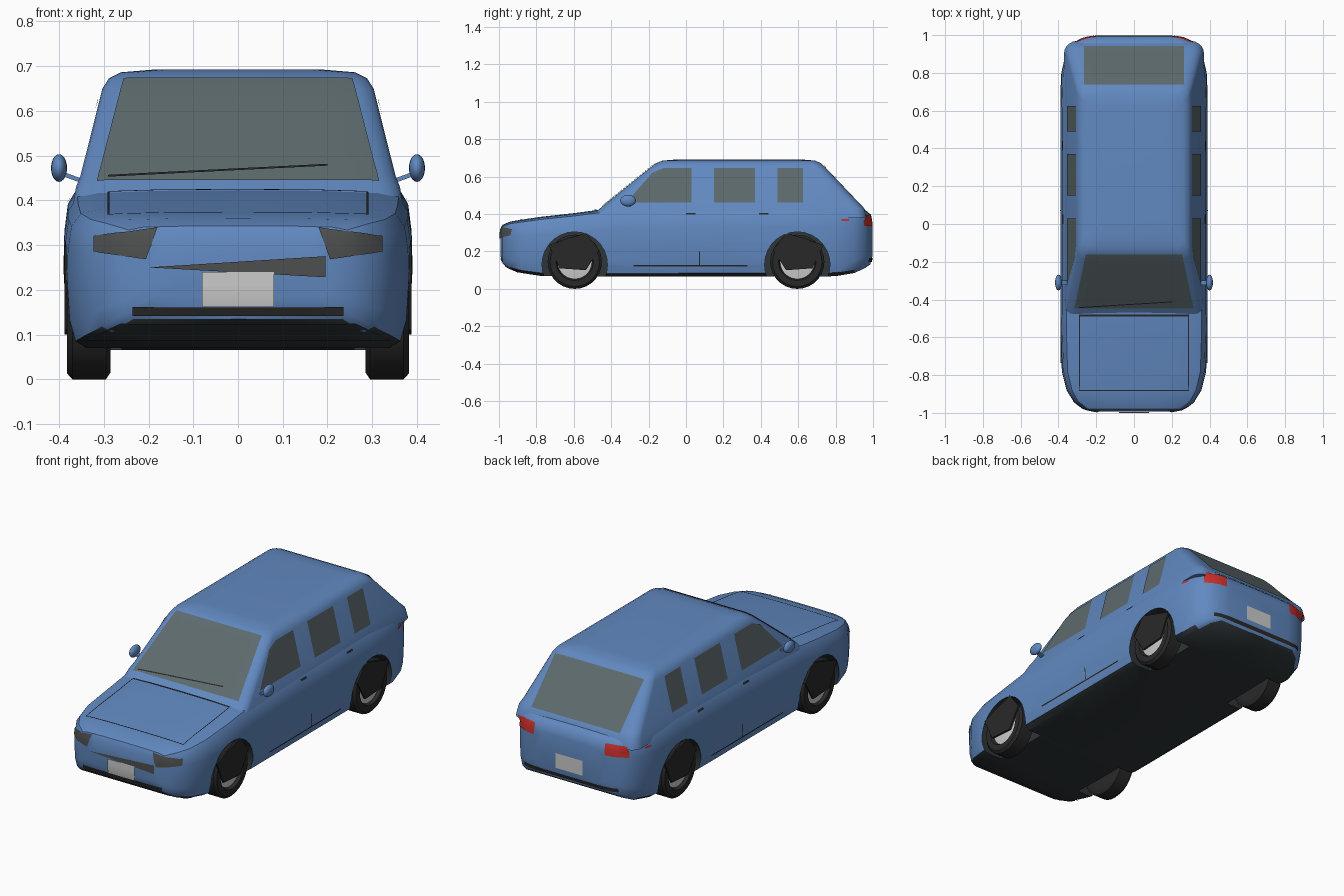
import bpy, bmesh, math
from mathutils import Vector
from mathutils.bvhtree import BVHTree

cube = bpy.data.objects.get("Cube")
if cube:
    bpy.data.objects.remove(cube)


def material(name, rgb):
    m = bpy.data.materials.new(name)
    m.use_nodes = True
    m.diffuse_color = (*rgb, 1)
    m.node_tree.nodes["Principled BSDF"].inputs["Base Color"].default_value = (*rgb, 1)
    return m


blue = material("blue_paint", (0.12, 0.25, 0.53))
under = material("underbody_dark", (0.028, 0.036, 0.04))
glass = material("tinted_glass", (0.11, 0.145, 0.155))
black = material("black_rubber", (0.022, 0.022, 0.022))
grey = material("dark_grey", (0.075, 0.08, 0.08))
silver = material("silver", (0.6, 0.6, 0.6))
red = material("red_lens", (0.6, 0.03, 0.025))


def finish(name, bm, mats, smooth=None):
    me = bpy.data.meshes.new(name)
    bm.to_mesh(me)
    bm.free()
    ob = bpy.data.objects.new(name, me)
    bpy.context.collection.objects.link(ob)
    for m in mats:
        me.materials.append(m)
    if smooth:
        smooth_shade(ob, smooth)
    return ob


def smooth_shade(ob, angle):
    bpy.ops.object.select_all(action="DESELECT")
    ob.select_set(True)
    bpy.context.view_layer.objects.active = ob
    bpy.ops.object.shade_smooth_by_angle(angle=math.radians(angle))


def loft(rings):
    """Skin a list of equal-length closed rings and cap both ends."""
    bm = bmesh.new()
    vs = [[bm.verts.new(p) for p in ring] for ring in rings]
    n = len(vs[0])
    for a, b in zip(vs, vs[1:]):
        for i in range(n):
            j = (i + 1) % n
            bm.faces.new((a[i], a[j], b[j], b[i]))
    bm.faces.new(vs[0])
    bm.faces.new(vs[-1])
    bmesh.ops.recalc_face_normals(bm, faces=bm.faces)
    return bm


def circle(x, r, cy, cz, n=28):
    return [(x, cy + r * math.cos(2 * math.pi * i / n), cz + r * math.sin(2 * math.pi * i / n))
            for i in range(n)]


# Lower body: one half section scaled along stations (y, half width, bottom, top)
half = [(0, 0), (0.88, 0), (0.95, 0.05), (0.985, 0.2), (1, 0.5), (0.995, 0.7),
        (0.975, 0.86), (0.92, 0.955), (0.8, 0.985), (0.45, 0.997), (0, 1)]
section = half + [(-u, v) for u, v in half[-2:0:-1]]
stations = [(-0.993, 0.20, 0.18, 0.315), (-0.98, 0.265, 0.135, 0.343), (-0.94, 0.32, 0.105, 0.36),
            (-0.88, 0.357, 0.085, 0.37), (-0.78, 0.382, 0.07, 0.385), (-0.6, 0.388, 0.065, 0.405),
            (-0.45, 0.39, 0.065, 0.425), (0, 0.39, 0.065, 0.44), (0.6, 0.39, 0.065, 0.445),
            (0.8, 0.385, 0.068, 0.44), (0.9, 0.362, 0.085, 0.435), (0.955, 0.325, 0.11, 0.425),
            (0.985, 0.27, 0.13, 0.40), (0.996, 0.2, 0.17, 0.36)]
bm = loft([[(u * w, y, lo + v * (hi - lo)) for u, v in section] for y, w, lo, hi in stations])
for f in bm.faces:
    f.material_index = int(f.normal.z < -0.75)
body = finish("lower_body", bm, [blue, under])

# Wheel arches cut into the body
wheels = [(s, e) for s in (-1, 1) for e in (-1, 1)]
for s, e in wheels:
    bm = loft([circle(s * x, 0.175, e * 0.595, 0.13) for x in (0.26, 0.5)])
    for f in bm.faces:
        f.material_index = 1
    cutter = finish("arch_cutter", bm, [blue, under])
    cutter.hide_render = True
    mod = body.modifiers.new("arch", "BOOLEAN")
    mod.operation, mod.solver, mod.object = "DIFFERENCE", "EXACT", cutter
    bpy.context.view_layer.objects.active = body
    bpy.ops.object.modifier_apply(modifier="arch")
    bpy.data.objects.remove(cutter)
smooth_shade(body, 35)


# Cabin: rounded plan outlines stacked by height
def outline(z, y0, y1, w, r):
    pts = []
    for cx, cy, start in ((w - r, y1 - r, 0), (r - w, y1 - r, 90), (r - w, y0 + r, 180), (w - r, y0 + r, 270)):
        for k in range(6):
            a = math.radians(start + 18 * k)
            pts.append((cx + r * math.cos(a), cy + r * math.sin(a), z))
    return pts


levels = [(0.38, -0.52, 0.965, 0.37, 0.06), (0.43, -0.46, 0.954, 0.362, 0.06),
          (0.455, -0.43, 0.93, 0.352, 0.06), (0.65, -0.19, 0.745, 0.303, 0.05),
          (0.673, -0.158, 0.72, 0.288, 0.05), (0.686, -0.125, 0.69, 0.262, 0.05),
          (0.692, -0.05, 0.62, 0.19, 0.05)]
cabin = finish("cabin", loft([outline(*lv) for lv in levels]), [blue], 35)

# Surface used for laying plates
verts, polys = [], []
for ob in (body, cabin):
    base = len(verts)
    verts += [v.co.copy() for v in ob.data.vertices]
    polys += [[base + i for i in p.vertices] for p in ob.data.polygons]
surface = BVHTree.FromPolygons(verts, polys)
SIDES = {"front": (lambda a, b: (a, -3, b), (0, 1, 0)), "back": (lambda a, b: (a, 3, b), (0, -1, 0)),
         "left": (lambda a, b: (3, a, b), (-1, 0, 0)), "right": (lambda a, b: (-3, a, b), (1, 0, 0)),
         "top": (lambda a, b: (a, b, 3), (0, 0, -1))}


def plate(name, side, pts, mat, lift=0.004, step=0.025):
    """Lay a flat outline onto the car surface as seen from one side."""
    place, d = SIDES[side]
    d = Vector(d)
    bm = bmesh.new()
    bm.faces.new([bm.verts.new(place(*p)) for p in pts])
    for axis in range(3):
        if abs(d[axis]) > 0.5:
            continue
        normal = Vector([float(i == axis) for i in range(3)])
        lo = min(v.co[axis] for v in bm.verts)
        hi = max(v.co[axis] for v in bm.verts)
        for k in range(1, int((hi - lo) / step) + 1):
            bmesh.ops.bisect_plane(bm, geom=bm.verts[:] + bm.edges[:] + bm.faces[:],
                                   plane_co=normal * (lo + k * step), plane_no=normal)
    lost = []
    for v in bm.verts:
        hit, n, _, _ = surface.ray_cast(v.co, d)
        if hit is None:
            lost.append(v)
        else:
            v.co = hit + n * lift
    bmesh.ops.delete(bm, geom=lost, context="VERTS")
    bm.normal_update()
    bmesh.ops.reverse_faces(bm, faces=[f for f in bm.faces if f.normal.dot(d) > 0])
    return finish(name, bm, [mat], 40)


def rect(a0, b0, a1, b1):
    return [(a0, b0), (a1, b0), (a1, b1), (a0, b1)]


# Glass
plate("windscreen", "top", [(-0.315, -0.445), (0.315, -0.445), (0.255, -0.16), (-0.255, -0.16)], glass)
plate("rear_window", "top", rect(-0.265, 0.735, 0.265, 0.94), glass)
for side in ("left", "right"):
    plate("front_door_window_" + side, side,
          [(-0.32, 0.46), (0.03, 0.46), (0.03, 0.645), (-0.12, 0.645), (-0.18, 0.62)], glass)
    plate("rear_door_window_" + side, side, rect(0.15, 0.46, 0.37, 0.645), glass)
    plate("quarter_window_" + side, side, rect(0.49, 0.46, 0.625, 0.645), glass)
    # Handles, door seams and side marker
    for y in (0.0, 0.39):
        plate("door_handle_" + side, side, rect(y, 0.395, y + 0.05, 0.405), black)
    plate("sill_seam_" + side, side, rect(-0.28, 0.122, 0.33, 0.129), black)
    plate("door_seam_" + side, side, rect(0.07, 0.13, 0.075, 0.2), black)
    plate("side_marker_" + side, side, rect(0.83, 0.362, 0.87, 0.372), red)

# Front face
for s, label in ((1, "left"), (-1, "right")):
    plate("headlight_" + label, "front",
          [(s * 0.18, 0.338), (s * 0.32, 0.32), (s * 0.32, 0.285), (s * 0.205, 0.268)], grey)
    plate("tail_light_" + label, "back", rect(s * 0.21, 0.335, s * 0.325, 0.395), red)
    plate("bonnet_side_seam_" + label, "top", rect(s * 0.287, -0.88, s * 0.291, -0.49), black)
plate("grille", "front", [(-0.2, 0.25), (0.195, 0.275), (0.195, 0.228)], grey)
plate("front_number_plate", "front", rect(-0.08, 0.163, 0.08, 0.24), silver, 0.007)
plate("upper_intake", "front", rect(-0.235, 0.142, 0.235, 0.162), black)
plate("lower_intake", "front", [(-0.34, 0.09), (0.34, 0.09), (0.26, 0.127), (-0.26, 0.127)], under)
plate("bonnet_front_seam", "top", rect(-0.29, -0.883, 0.29, -0.878), black)
plate("bonnet_rear_seam", "top", rect(-0.29, -0.488, 0.29, -0.478), black)
plate("wiper", "top", [(-0.29, -0.44), (0.2, -0.41), (0.2, -0.405), (-0.29, -0.435)], black, 0.008)

# Rear face
plate("rear_number_plate", "back", rect(-0.08, 0.19, 0.08, 0.27), silver)
plate("rear_bumper_slot", "back", rect(-0.28, 0.145, 0.28, 0.165), black)

# Wheels: tyre with recessed rim and a faceted guard over the upper part
profile = [(0.285, 0.1), (0.285, 0.13), (0.295, 0.145), (0.37, 0.145), (0.382, 0.132),
           (0.382, 0.1), (0.365, 0.092), (0.372, 0.03)]
guard = [(-0.14, 0.235), (0.06, 0.3), (0.13, 0.21), (0.06, 0.1), (-0.08, 0.11)]
for s, e in wheels:
    label = ("front" if e < 0 else "rear") + ("_left" if s > 0 else "_right")
    bm = loft([circle(s * x, r, e * 0.595, 0.145) for x, r in profile])
    for f in bm.faces:
        c = f.calc_center_median()
        radius = math.hypot(c.y - e * 0.595, c.z - 0.145)
        f.material_index = int(radius < 0.095 and abs(c.x) > 0.36)
    finish("wheel_" + label, bm, [black, silver], 40)
    finish("wheel_guard_" + label,
           loft([[(s * x, e * (0.595 - a), z) for a, z in guard] for x in (0.378, 0.388)]), [black])

# Door mirrors with short arms
for s, label in ((1, "left"), (-1, "right")):
    bm = bmesh.new()
    bmesh.ops.create_uvsphere(bm, u_segments=16, v_segments=10, radius=1)
    bmesh.ops.scale(bm, vec=(0.018, 0.042, 0.031), verts=bm.verts)
    bmesh.ops.translate(bm, vec=(s * 0.4, -0.31, 0.472), verts=bm.verts)
    finish("mirror_" + label, bm, [blue], 60)
    arm = loft([[(s * x, -0.31 + a, z + b) for a, b in rect(-0.012, -0.005, 0.012, 0.005)]
                for x, z in ((0.34, 0.44), (0.395, 0.46))])
    finish("mirror_arm_" + label, arm, [blue])
